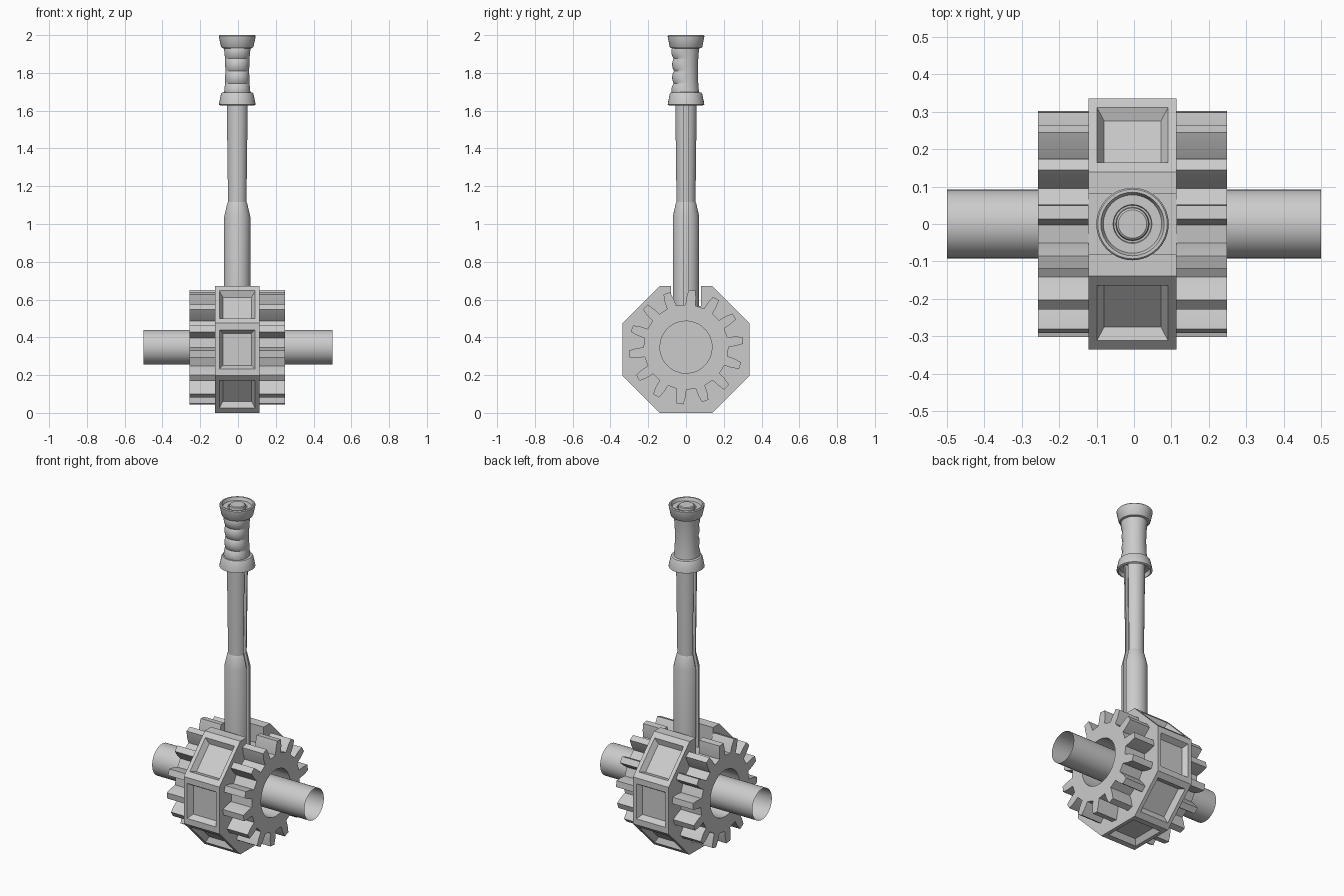
import bpy, bmesh
from math import sin, cos, pi, radians, tan
from mathutils import Vector

if "Cube" in bpy.data.objects:
    bpy.data.objects.remove(bpy.data.objects["Cube"])

X0, AXIS = -0.004, 0.348      # shared centre of the body and height of the axle


def finish(name, bm, smooth=None):
    bmesh.ops.recalc_face_normals(bm, faces=bm.faces)
    me = bpy.data.meshes.new(name)
    bm.to_mesh(me)
    bm.free()
    ob = bpy.data.objects.new(name, me)
    bpy.context.collection.objects.link(ob)
    if smooth:
        bpy.ops.object.select_all(action='DESELECT')
        ob.select_set(True)
        bpy.context.view_layer.objects.active = ob
        bpy.ops.object.shade_smooth_by_angle(angle=radians(smooth))
    return ob


def loft(name, rings, cap_start=False, cap_end=False, loop=False, smooth=None):
    """Skin a list of equally long closed rings."""
    bm = bmesh.new()
    vs = [[bm.verts.new(p) for p in r] for r in rings]
    pairs = list(zip(vs, vs[1:])) + ([(vs[-1], vs[0])] if loop else [])
    for a, b in pairs:
        for i in range(len(a)):
            j = (i + 1) % len(a)
            bm.faces.new((a[i], a[j], b[j], b[i]))
    if cap_start:
        bm.faces.new(vs[0])
    if cap_end:
        bm.faces.new(vs[-1])
    return finish(name, bm, smooth)


def circle_z(r, z, n=32):
    return [(X0 + r * cos(2 * pi * i / n), r * sin(2 * pi * i / n), z) for i in range(n)]


# octagonal hub with a slot on top and sunken panels on the other sides
A, HW, ZC = 0.336, 0.117, 0.336
T = A * tan(pi / 8)
R = A / cos(pi / 8)
octagon = [(R * cos(radians(112.5 + 45 * k)), R * sin(radians(112.5 + 45 * k))) for k in range(8)]
outline = octagon + [(0.08, A), (0.08, 0.23), (-0.08, 0.23), (-0.08, A)]
bm = bmesh.new()
left = [bm.verts.new((X0 - HW, y, ZC + z)) for y, z in outline]
right = [bm.verts.new((X0 + HW, y, ZC + z)) for y, z in outline]
bm.faces.new(left)
bm.faces.new(right)
sides = []
for i in range(len(outline)):
    j = (i + 1) % len(outline)
    f = bm.faces.new((left[i], left[j], right[j], right[i]))
    if i < 7:
        sides.append(f)
bmesh.ops.recalc_face_normals(bm, faces=bm.faces)
for f in sides:
    c = f.calc_center_median()
    n = f.normal.copy()
    t = n.cross(Vector((1, 0, 0)))
    for hx, ht, depth in ((0.095, 0.104, 0), (0.076, 0.085, 0.031)):
        bmesh.ops.inset_individual(bm, faces=[f], thickness=0.01)
        for v in f.verts:
            d = v.co - c
            v.co = c + Vector((hx if d.x > 0 else -hx, 0, 0)) \
                + t * (ht if d.dot(t) > 0 else -ht) - n * depth
finish("octagonal_hub", bm)

# gears and open axle tubes on both sides
TEETH = 14
tooth = [(-6.6, 0.225), (-5.4, 0.265), (-3.4, 0.303), (3.4, 0.303), (5.4, 0.265), (6.6, 0.225)]
gear = [(radians(84 + 360 / TEETH * k + a), r) for k in range(TEETH) for a, r in tooth]


def ring_x(points, x):
    return [(x, r * cos(a), AXIS + r * sin(a)) for a, r in points]


bore = [(a, 0.138) for a, r in gear]
tube = [(2 * pi * i / 32, 0.092) for i in range(32)]
for side, s in (("left", -1), ("right", 1)):
    xi, xo = X0 + s * HW, X0 + s * 0.252
    loft(side + "_gear", [ring_x(gear, xi), ring_x(gear, xo), ring_x(bore, xo), ring_x(bore, xi)],
         loop=True, smooth=15)
    loft(side + "_axle", [ring_x(tube, xi), ring_x(tube, s * 0.5)], smooth=30)


# lever shaft: round section with a narrow groove down each x side
def shaft_ring(r, z, w=0.012, depth=0.018):
    half = []
    for i in range(13):
        a = radians(14 + 152 * i / 12)
        half.append((r * cos(a), r * sin(a)))
    e = (r * r - w * w) ** 0.5
    half = [(e - depth, w), (e, w)] + half + [(-e, w), (-e + depth, w)]
    return [(X0 + x, y, z) for x, y in half + [(-x, -y) for x, y in half]]


loft("lower_shaft", [shaft_ring(r, z) for r, z in
     ((0.070, 0.566), (0.070, 1.04), (0.054, 1.11), (0.050, 1.118))], True, True, smooth=25)
loft("upper_shaft", [shaft_ring(r, z) for r, z in
     ((0.050, 1.10), (0.057, 1.66))], True, True, smooth=25)

# grip: waisted tube with finger swells on the front
rings = []
for k in range(37):
    u = k / 36
    z = 1.68 + 0.26 * u
    r = 0.063 + 0.008 * (2 * u - 1) ** 2
    swell = 0.010 * abs(sin(4 * pi * u)) ** 0.8
    ring = []
    for i in range(32):
        a = 2 * pi * i / 32
        q = r + swell * max(0, -sin(a))
        ring.append((X0 + q * cos(a), q * sin(a), z))
    rings.append(ring)
loft("grip", rings, True, True, smooth=35)

# flared collars at both ends of the grip
loft("lower_collar", [circle_z(r, z) for r, z in
     ((0.055, 1.655), (0.080, 1.65), (0.087, 1.627), (0.097, 1.632), (0.095, 1.645),
      (0.086, 1.688), (0.081, 1.695), (0.064, 1.70))], True, True, smooth=30)
loft("end_collar", [circle_z(r, z) for r, z in
     ((0.064, 1.928), (0.081, 1.932), (0.086, 1.938), (0.096, 1.985), (0.097, 1.995),
      (0.093, 2.0), (0.085, 2.0), (0.078, 1.982), (0.052, 1.982), (0.050, 1.975),
      (0.045, 1.975), (0.043, 1.992), (0.038, 1.996))], True, True, smooth=30)
